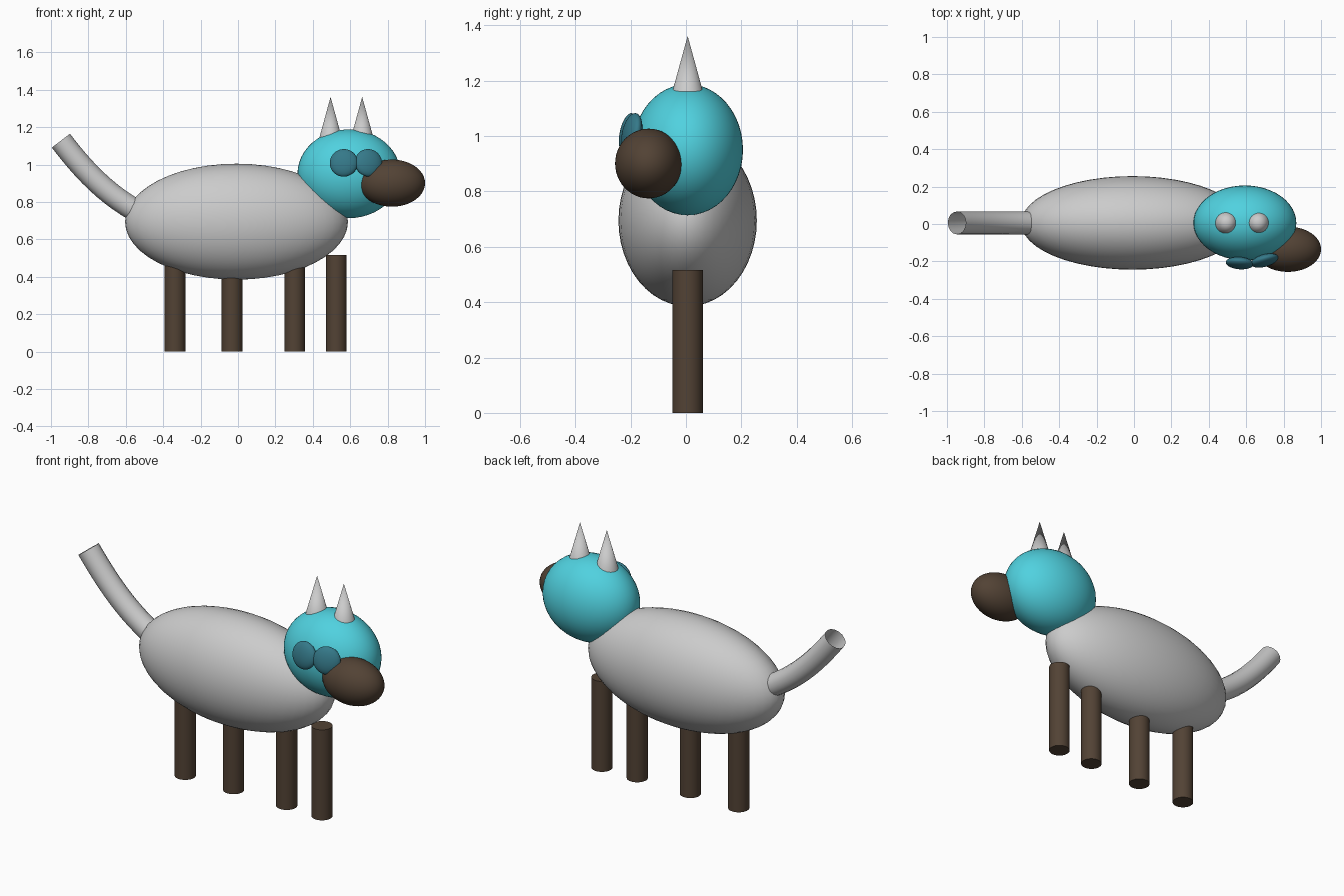
import bpy
import math
from mathutils import Vector

if "Cube" in bpy.data.objects:
    bpy.data.objects.remove(bpy.data.objects["Cube"])

CY = 0.006  # centre line of body, head and legs


def material(name, rgb):
    m = bpy.data.materials.new(name)
    m.diffuse_color = (*rgb, 1)
    m.use_nodes = True
    m.node_tree.nodes["Principled BSDF"].inputs["Base Color"].default_value = m.diffuse_color
    return m


TEAL = material("teal", (0.08, 0.64, 0.74))
DARK_TEAL = material("dark_teal", (0.035, 0.19, 0.25))
BROWN = material("brown", (0.085, 0.055, 0.035))


def finish(name, mat=None):
    ob = bpy.context.object
    ob.name = name
    if mat:
        ob.data.materials.append(mat)
    bpy.ops.object.shade_smooth_by_angle(angle=math.radians(40))
    return ob


def ellipsoid(name, centre, radii, mat=None):
    bpy.ops.mesh.primitive_uv_sphere_add(segments=48, ring_count=24, location=centre)
    bpy.context.object.scale = radii
    bpy.ops.object.transform_apply(location=False, rotation=False, scale=True)
    return finish(name, mat)


# Body, head and snout
HEAD = Vector((0.593, CY, 0.951))
HEAD_R = Vector((0.275, 0.2, 0.237))
ellipsoid("body", (-0.008, CY, 0.695), (0.596, 0.25, 0.31))
ellipsoid("head", HEAD, HEAD_R, TEAL)
ellipsoid("snout", (0.823, -0.135, 0.901), (0.177, 0.121, 0.126), BROWN)

# Eyes: flattened balls lying on the front of the head
for side, x in (("left", 0.567), ("right", 0.692)):
    z = 1.005
    dx, dz = (x - HEAD.x) / HEAD_R.x, (z - HEAD.z) / HEAD_R.z
    dy = -math.sqrt(1 - dx * dx - dz * dz)
    normal = Vector((dx / HEAD_R.x, dy / HEAD_R.y, dz / HEAD_R.z)).normalized()
    spot = Vector((x, HEAD.y + dy * HEAD_R.y, z)) + normal * 0.022
    eye = ellipsoid(side + "_eye", spot, (0.075, 0.075, 0.03), DARK_TEAL)
    eye.rotation_euler = normal.to_track_quat('Z', 'Y').to_euler()

# Ears
for side, x in (("left", 0.495), ("right", 0.664)):
    bpy.ops.mesh.primitive_cone_add(vertices=32, radius1=0.061, radius2=0, depth=0.222,
                                    location=(x, CY, 1.251))
    finish(side + "_ear")

# Legs, all in one row under the body
for i, x in enumerate((-0.337, -0.032, 0.303, 0.526), 1):
    bpy.ops.mesh.primitive_cylinder_add(vertices=32, radius=0.055, depth=0.516,
                                        location=(x, CY, 0.258))
    finish(f"leg_{i}", BROWN)

# Tail: open tube swept along a curve
curve = bpy.data.curves.new("tail", 'CURVE')
curve.dimensions = '3D'
curve.bevel_depth = 0.061
curve.bevel_resolution = 6
curve.resolution_u = 12
spline = curve.splines.new('BEZIER')
spline.bezier_points.add(1)
ends = (((-0.5, 0.73), (-0.3, 0.63), (-0.70, 0.83)),
        ((-0.947, 1.128), (-0.83, 0.975), (-1.06, 1.28)))
for p, (co, left, right) in zip(spline.bezier_points, ends):
    p.handle_left_type = p.handle_right_type = 'FREE'
    p.co = (co[0], CY, co[1])
    p.handle_left = (left[0], CY, left[1])
    p.handle_right = (right[0], CY, right[1])
tail = bpy.data.objects.new("tail", curve)
bpy.context.collection.objects.link(tail)
